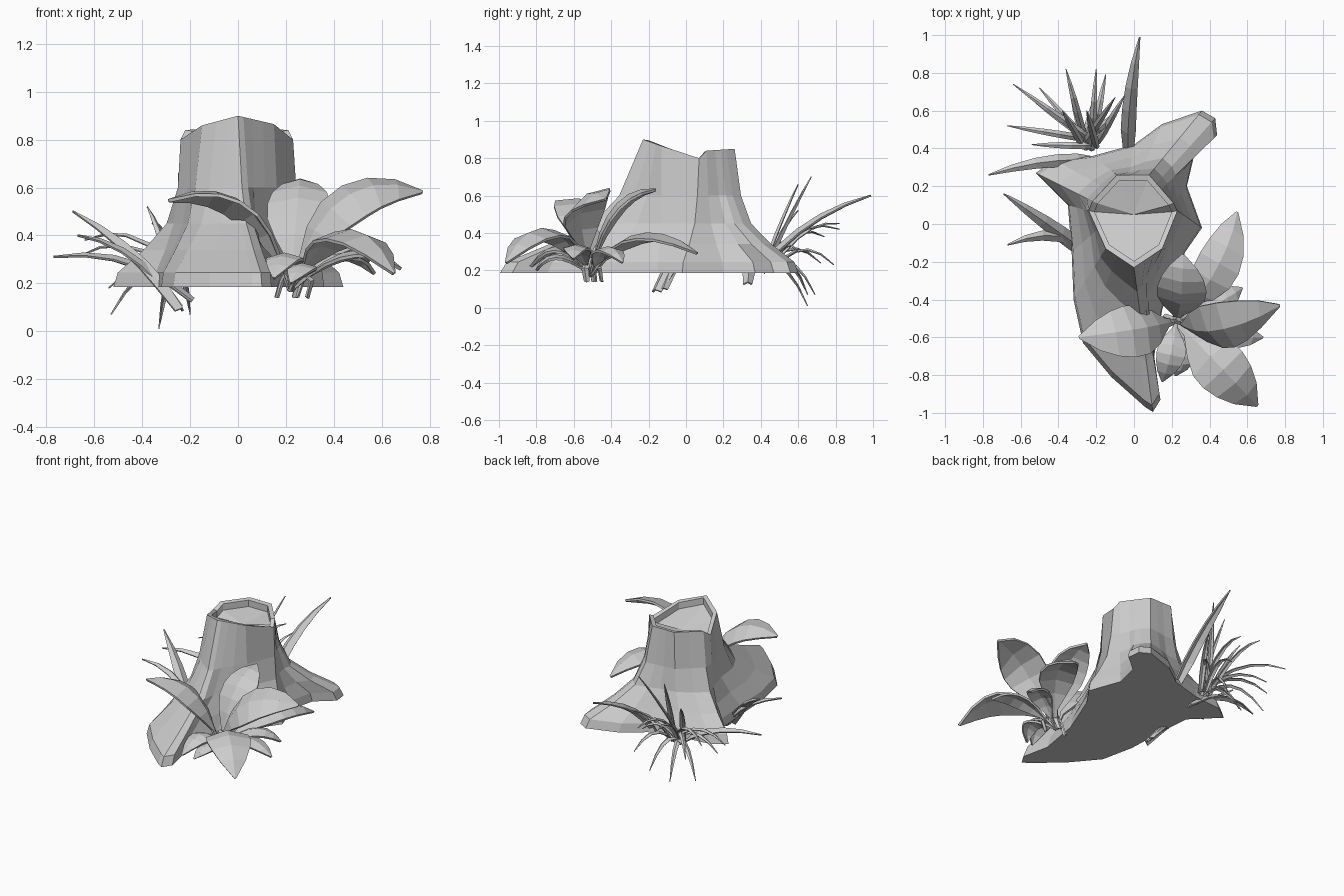
import bpy, math
from mathutils import Vector

if "Cube" in bpy.data.objects:
    bpy.data.objects.remove(bpy.data.objects["Cube"])


def make(name, verts, faces, thick=0):
    me = bpy.data.meshes.new(name)
    me.from_pydata([tuple(v) for v in verts], [], faces)
    me.update()
    ob = bpy.data.objects.new(name, me)
    bpy.context.collection.objects.link(ob)
    if thick:
        mod = ob.modifiers.new("thickness", "SOLIDIFY")
        mod.thickness = thick
        mod.offset = 0
    return ob


# Stump: root footprint (x, y, position along the cut rim), blended up into the rim
FOOT = [(.10, -.995, 0), (.14, -.93, .15), (.10, -.74, .4), (.15, -.45, .7), (.27, -.15, 1),
        (.36, -.02, 2), (.28, .20, 3), (.32, .37, 3.3), (.44, .47, 3.5), (.43, .56, 3.7),
        (.36, .60, 4), (.15, .53, 4.3), (0, .42, 4.6), (-.22, .36, 5), (-.42, .34, 5.5),
        (-.52, .27, 6), (-.35, .10, 7), (-.33, -.15, 7.5), (-.32, -.40, 8), (-.27, -.63, 8.4),
        (-.12, -.81, 8.7), (.06, -.97, 8.9)]
RIM = [Vector(p) for p in [(0, -.23, .9), (.15, -.13, .865), (.23, .07, .8), (.21, .11, .84),
                           (.08, .26, .85), (-.09, .26, .85), (-.22, .12, .84), (-.24, .07, .8),
                           (-.15, -.13, .86)]]
FLARE = [(.185, 1), (.245, .94), (.34, .58), (.45, .26), (.6, .1)]


def rim_point(u):
    i = int(u)
    return RIM[i].lerp(RIM[(i + 1) % len(RIM)], u - i)


n = len(FOOT)
tops = [rim_point(u) for _, _, u in FOOT]
verts = []
for z, d in FLARE:
    for (x, y, _), t in zip(FOOT, tops):
        k = d ** .78 if y < -.35 else d      # the front root is fuller
        verts.append((t.x + (x - t.x) * k, t.y + (y - t.y) * k, z))
verts += tops
# inner edge of the bark rim, then the sunken cut face
for drop in (0.005, .05):
    verts += [(t.x * .87, .03 + (t.y - .03) * .87, t.z - drop) for t in tops]
rings = len(verts) // n
faces = [(r * n + i, r * n + (i + 1) % n, (r + 1) * n + (i + 1) % n, (r + 1) * n + i)
         for r in range(rings - 1) for i in range(n)]
verts.append((0, .05, .765))
last = (rings - 1) * n
faces += [(last + i, last + (i + 1) % n, len(verts) - 1) for i in range(n)]
faces.append(tuple(reversed(range(n))))
make("stump", verts, faces)


# Folded blade running through base, middle and tip
def blade(name, base, mid, tip, width, profile, fold=.2, roll=0, thick=.01):
    base, mid, tip = Vector(base), Vector(mid), Vector(tip)
    ctrl = mid * 2 - (base + tip) / 2
    out = tip - base
    flat = Vector((out.x, out.y, 0)).normalized().cross(Vector((0, 0, 1)))
    steps = len(profile) - 1
    vs, fs = [], []
    for i, w in enumerate(profile):
        t = i / steps
        p = base * (1 - t) ** 2 + ctrl * 2 * t * (1 - t) + tip * t * t
        tan = ((ctrl - base) * (1 - t) + (tip - ctrl) * t).normalized()
        up = flat.cross(tan).normalized()
        a = math.radians(roll)
        side = flat * math.cos(a) - up * math.sin(a)
        nor = up * math.cos(a) + flat * math.sin(a)
        h = w * width / 2
        vs += [p - side * h - nor * h * fold, p + nor * h * fold, p + side * h - nor * h * fold]
        if i:
            k = 3 * i
            fs += [(k - 3, k - 2, k + 1, k), (k - 2, k - 1, k + 2, k + 1)]
    return make(name, vs, fs, thick)


# Broad-leaved plant at the front right
LEAF = (.1, .16, .65, .96, 1, .87, .58, .04)
ROOT = (.22, -.51, .17)
leaves = [((.02, -.56, .51), (-.29, -.60, .545), .28, 10),
          ((.44, -.55, .53), (.77, -.43, .58), .28, 30),
          ((.44, -.74, .40), (.65, -.96, .24), .28, 0),
          ((.25, -.38, .51), (.26, -.16, .63), .26, 0),
          ((.43, -.25, .375), (.545, .06, .29), .23, 0),
          ((.20, -.67, .31), (.15, -.83, .22), .15, 0),
          ((.27, -.68, .27), (.22, -.80, .20), .12, 0),
          ((.47, -.58, .32), (.68, -.60, .26), .14, 0),
          ((.42, -.43, .31), (.57, -.34, .24), .14, 0)]
for i, (mid, tip, w, roll) in enumerate(leaves):
    blade(f"leaf_{i + 1}", ROOT, mid, tip, w, LEAF, .14, roll, .014)
# short stalks under the plant
for i, (x, y) in enumerate([(.16, -.49), (.24, -.45), (.29, -.53)]):
    blade(f"stalk_{i + 1}", (x, y, .14), (x + .02, y - .01, .21), (.22, -.51, .29), .035,
          (.8, 1, .7), .3)

# Grass tuft at the back left
GRASS = (.7, 1, .95, .8, .5, .03)
tips = [(-.64, .74, .38, .10), (-.36, .82, .45, .08), (-.20, .82, .42, .10), (-.67, .52, .31, .10),
        (-.10, .67, .70, .02), (-.25, .60, .66, .02), (-.53, .65, .07, .11), (-.33, .65, .01, .11),
        (-.05, .68, .45, .05), (-.20, .69, .07, .11), (-.50, .72, .24, .10), (-.15, .79, .23, .10),
        (-.38, .60, .52, .04), (-.54, .42, .18, .09), (-.08, .60, .30, .08)]
for i, (x, y, z, lift) in enumerate(tips):
    a = i * 2.4
    base = Vector((-.23 + .04 * math.cos(a), .42 + .03 * math.sin(a), .19))
    tip = Vector((x, y, z))
    blade(f"grass_{i + 1}", base, base.lerp(tip, .5) + Vector((0, 0, lift)), tip, .036, GRASS,
          .3, 0, .006)

# Long single blades growing from under the roots
for i, (base, mid, tip, w) in enumerate([
        ((-.03, .39, .2), (-.02, .66, .45), (.03, .99, .6), .075),
        ((-.19, .33, .13), (-.46, .33, .29), (-.77, .26, .31), .065),
        ((-.24, -.16, .09), (-.43, -.02, .32), (-.69, .16, .50), .08),
        ((-.24, -.12, .10), (-.44, -.06, .31), (-.67, -.11, .40), .06)]):
    blade(f"long_blade_{i + 1}", base, mid, tip, w, GRASS, .35, 0, .01)
